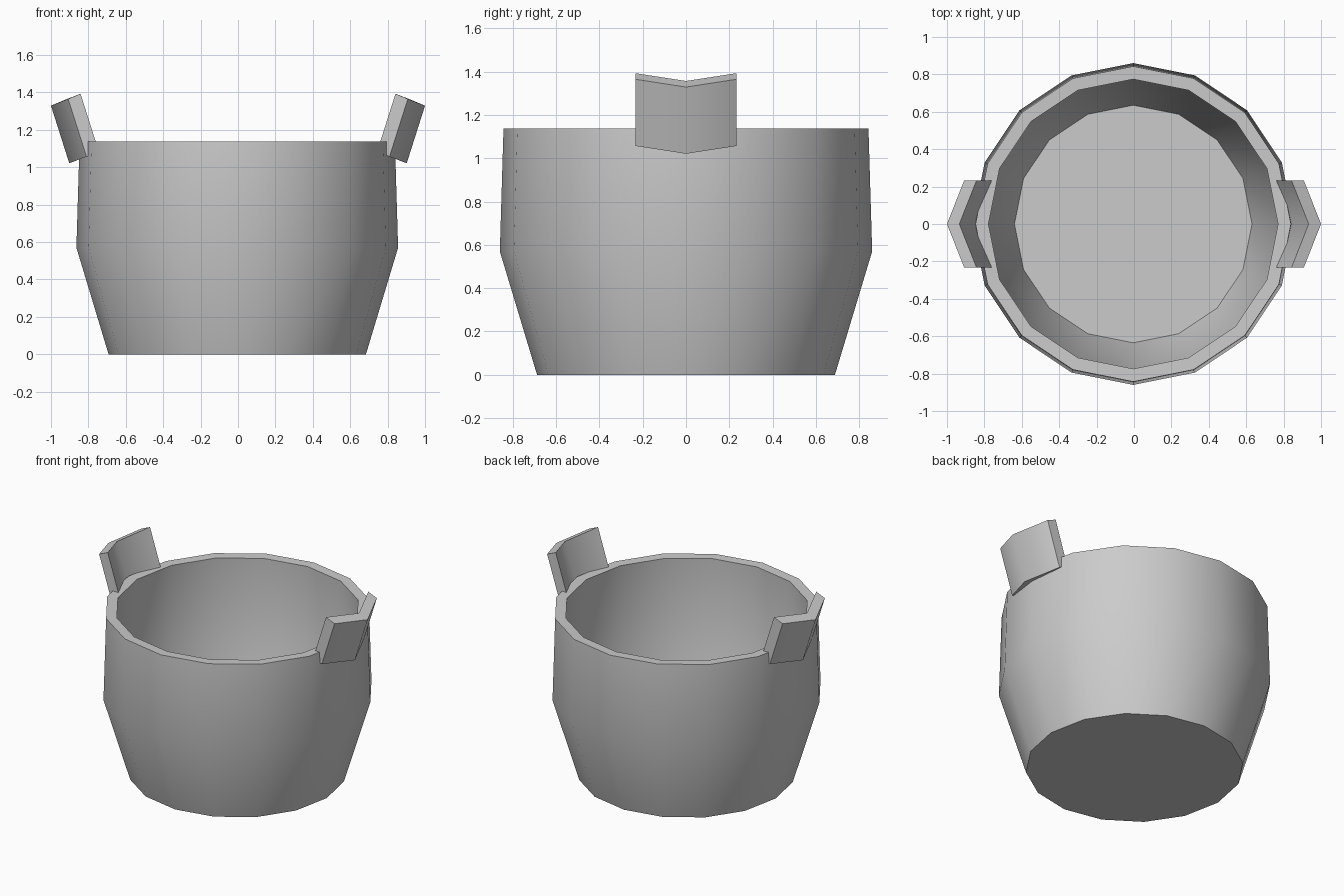
import bpy, bmesh, math

if "Cube" in bpy.data.objects:
    bpy.data.objects.remove(bpy.data.objects["Cube"])

grey = bpy.data.materials.new("plain grey")
grey.diffuse_color = (0.6, 0.6, 0.6, 1)
grey.use_nodes = True
grey.node_tree.nodes["Principled BSDF"].inputs["Base Color"].default_value = grey.diffuse_color


def finish(name, bm):
    """Turn a bmesh into a smooth-by-angle object with the shared material."""
    bmesh.ops.recalc_face_normals(bm, faces=bm.faces)
    me = bpy.data.meshes.new(name)
    bm.to_mesh(me)
    bm.free()
    me.materials.append(grey)
    ob = bpy.data.objects.new(name, me)
    bpy.context.collection.objects.link(ob)
    bpy.ops.object.select_all(action='DESELECT')
    ob.select_set(True)
    bpy.context.view_layer.objects.active = ob
    bpy.ops.object.shade_smooth_by_angle(angle=math.radians(50))
    return ob


def bridge(bm, rings, closed=True):
    """Skin consecutive rings with quads and cap both ends."""
    n = len(rings[0])
    for a, b in zip(rings, rings[1:]):
        for i in range(n):
            j = (i + 1) % n
            bm.faces.new((a[i], a[j], b[j], b[i]))
    bm.faces.new(rings[0])
    bm.faces.new(rings[-1])


# Tub: 16-sided thick-walled bowl, from the underside up, over the rim, to the floor
SIDES, CENTRE_X = 16, -0.004
profile = [(0.688, 0), (0.86, 0.57), (0.843, 1.137),
           (0.774, 1.135), (0.79, 0.575), (0.635, 0.07)]
bm = bmesh.new()
rings = []
for r, z in profile:
    angles = [2 * math.pi * i / SIDES for i in range(SIDES)]
    rings.append([bm.verts.new((CENTRE_X + r * math.cos(a), r * math.sin(a), z))
                  for a in angles])
bridge(bm, rings)
finish("tub", bm)

# Handles: chevron plates leaning outward, sunk into the rim, one per side
section = [(0.81, 1.057), (0.908, 1.365), (0.842, 1.393), (0.744, 1.085)]
for side, name in ((1, "right_handle"), (-1, "left_handle")):
    bm = bmesh.new()
    rings = []
    for y, dx, dz in ((-0.233, 0, 0), (0, 0.092, -0.036), (0.233, 0, 0)):
        rings.append([bm.verts.new((side * (x + dx), y, z + dz)) for x, z in section])
    bridge(bm, rings)
    finish(name, bm)
